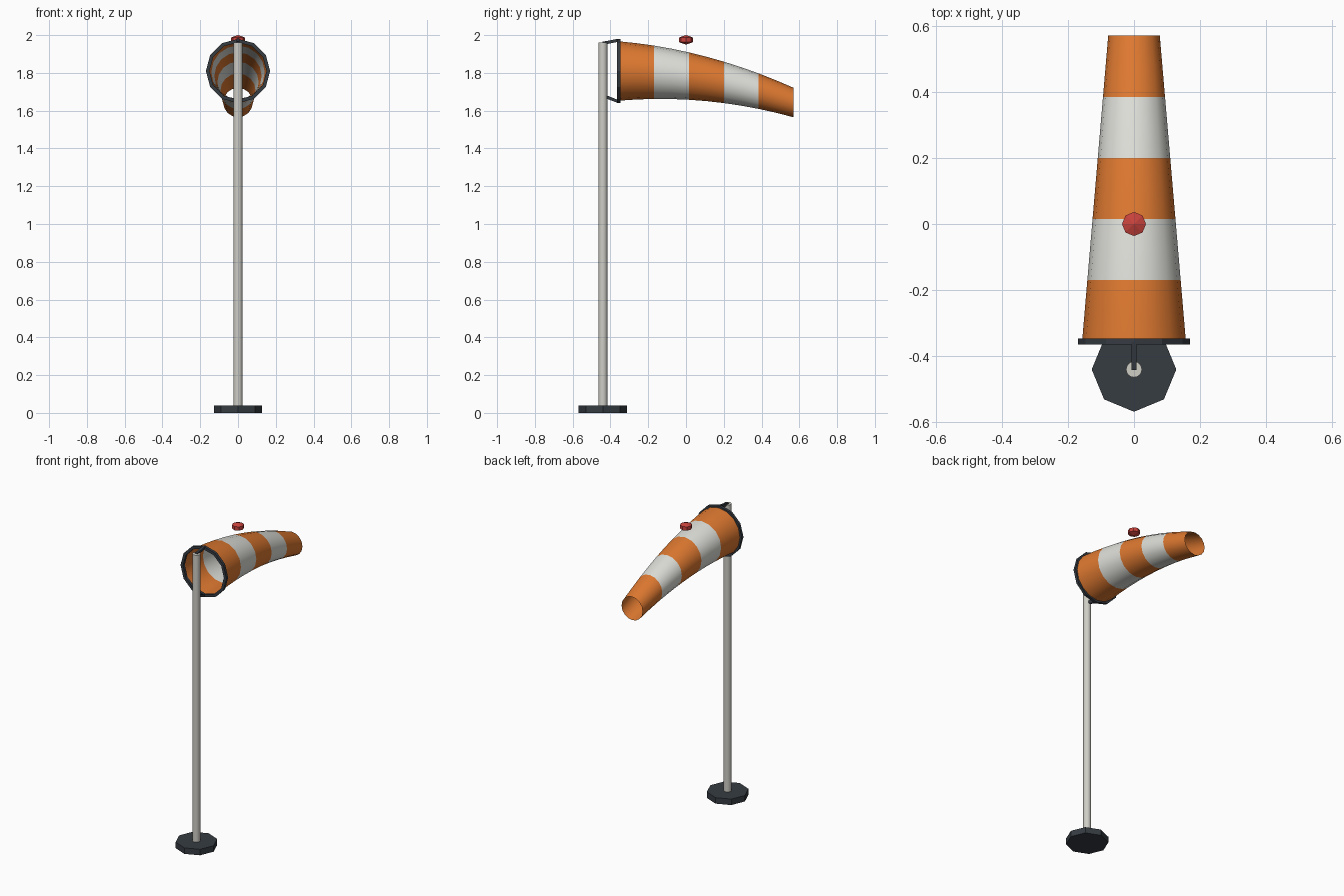
import bpy, bmesh, math
from mathutils import Vector

if "Cube" in bpy.data.objects:
    bpy.data.objects.remove(bpy.data.objects["Cube"])


def material(name, rgb):
    m = bpy.data.materials.new(name)
    m.diffuse_color = (*rgb, 1)
    m.use_nodes = True
    m.node_tree.nodes["Principled BSDF"].inputs["Base Color"].default_value = m.diffuse_color
    return m


ORANGE = material("orange fabric", (0.73, 0.19, 0.03))
WHITE = material("white fabric", (0.73, 0.73, 0.69))
GREY = material("pole grey", (0.62, 0.61, 0.56))
DARK = material("dark metal", (0.037, 0.045, 0.055))
RED = material("red lamp", (0.58, 0.055, 0.045))

POLE_Y = -0.44
MOUTH_Y, TAIL_Y = -0.355, 0.57
MOUTH_Z = 1.81


def add_object(name, bm, mats, smooth=False):
    bmesh.ops.recalc_face_normals(bm, faces=bm.faces)
    mesh = bpy.data.meshes.new(name)
    bm.to_mesh(mesh)
    bm.free()
    for m in mats:
        mesh.materials.append(m)
    ob = bpy.data.objects.new(name, mesh)
    bpy.context.collection.objects.link(ob)
    if smooth:
        bpy.context.view_layer.objects.active = ob
        ob.select_set(True)
        bpy.ops.object.shade_smooth_by_angle(angle=math.radians(40))
        ob.select_set(False)
    return ob


def loop(bm, n, radius, y, z):
    """Ring of vertices facing along y."""
    return [bm.verts.new((radius * math.sin(math.tau * i / n), y,
                          z + radius * math.cos(math.tau * i / n))) for i in range(n)]


def bridge(bm, a, b, mat=0):
    n = len(a)
    for i in range(n):
        j = (i + 1) % n
        bm.faces.new((a[i], a[j], b[j], b[i])).material_index = mat


def cylinder(name, sides, radius, z0, z1, mat, smooth=False):
    bm = bmesh.new()
    bmesh.ops.create_cone(bm, cap_ends=True, segments=sides,
                          radius1=radius, radius2=radius, depth=z1 - z0)
    bmesh.ops.translate(bm, verts=bm.verts, vec=(0, POLE_Y, (z0 + z1) / 2))
    return add_object(name, bm, [mat], smooth)


def bar(name, start, end, width, mat):
    """Square bar between two points."""
    start, end = Vector(start), Vector(end)
    bm = bmesh.new()
    bmesh.ops.create_cube(bm, size=1)
    bmesh.ops.scale(bm, verts=bm.verts, vec=(width, (end - start).length, width))
    d = end - start
    ob = add_object(name, bm, [mat])
    ob.location = (start + end) / 2
    ob.rotation_euler.x = math.atan2(d.z, d.y)


# Octagonal foot and round pole
cylinder("base", 8, 0.128, 0, 0.04, DARK)
cylinder("pole", 16, 0.024, 0.04, 1.96, GREY, True)

# Hoop with a square section at the mouth of the sock
bm = bmesh.new()
section = [(0.151, -0.365), (0.17, -0.365), (0.17, -0.347), (0.151, -0.347)]
hoops = [loop(bm, 12, r, y, MOUTH_Z) for r, y in section]
for k in range(4):
    bridge(bm, hoops[k], hoops[(k + 1) % 4])
add_object("hoop", bm, [DARK])

# Arms holding the hoop
bar("upper_arm", (0, POLE_Y, 1.957), (0, -0.356, 1.973), 0.016, DARK)
bar("lower_arm", (0, POLE_Y, 1.68), (0, -0.356, 1.647), 0.016, DARK)

# Tapered, drooping sock in five stripes
bm = bmesh.new()
steps = 10
rings = []
for k in range(steps + 1):
    t = k / steps
    rings.append(loop(bm, 16, 0.157 - 0.079 * t,
                      MOUTH_Y + (TAIL_Y - MOUTH_Y) * t, MOUTH_Z - 0.167 * t * t))
for k in range(steps):
    bridge(bm, rings[k], rings[k + 1], (k * 5 // steps) % 2)
add_object("sock", bm, [ORANGE, WHITE], True)

# Faceted warning lamp
bm = bmesh.new()
bmesh.ops.create_uvsphere(bm, u_segments=8, v_segments=3, radius=1)
bmesh.ops.scale(bm, verts=bm.verts, vec=(0.042, 0.042, 0.025))
bmesh.ops.translate(bm, verts=bm.verts, vec=(0, 0, 1.975))
add_object("lamp", bm, [RED])
